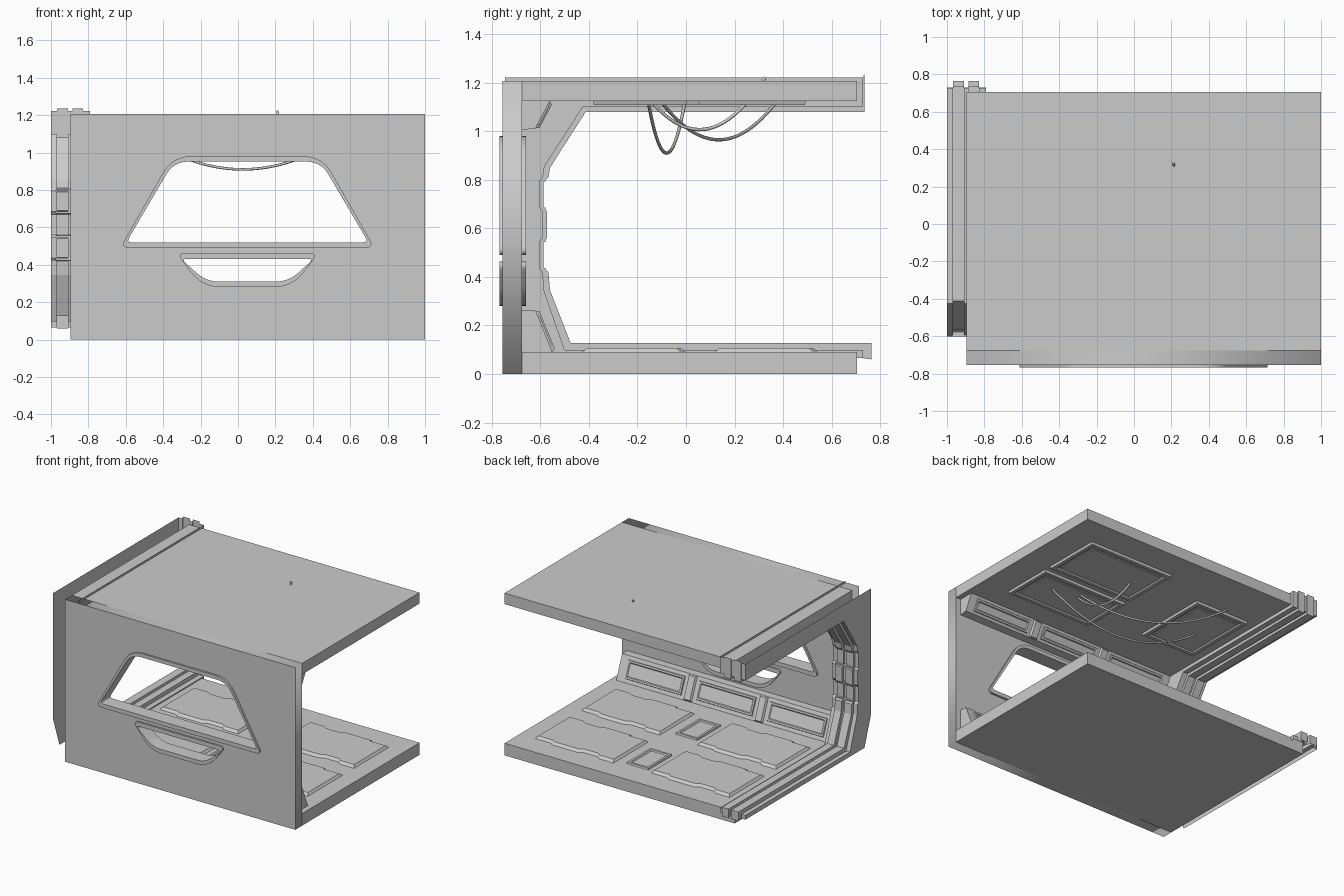
import bpy, bmesh, math
from mathutils import Vector, Matrix

if "Cube" in bpy.data.objects:
    bpy.data.objects.remove(bpy.data.objects["Cube"])


def finish(name, bm, matrix=None, fix=True):
    if matrix is not None:
        bm.transform(matrix)
    if fix:
        bmesh.ops.recalc_face_normals(bm, faces=bm.faces[:])
    me = bpy.data.meshes.new(name)
    bm.to_mesh(me)
    bm.free()
    ob = bpy.data.objects.new(name, me)
    bpy.context.collection.objects.link(ob)
    return ob


def loft(name, rings, matrix=None):
    """Closed solid through a series of matching 3D rings."""
    bm = bmesh.new()
    rows = [[bm.verts.new(p) for p in r] for r in rings]
    n = len(rows[0])
    for a, b in zip(rows, rows[1:]):
        for i in range(n):
            j = (i + 1) % n
            bm.faces.new((a[i], a[j], b[j], b[i]))
    bm.faces.new(rows[0][::-1])
    bm.faces.new(rows[-1])
    return finish(name, bm, matrix)


def box(name, x0, x1, y0, y1, z0, z1):
    rect = [(x0, y0), (x1, y0), (x1, y1), (x0, y1)]
    return loft(name, [[(x, y, z) for x, y in rect] for z in (z0, z1)])


def framed_panel(name, w, d, steps, matrix):
    """Rectangle stepped through (inset, height) pairs."""
    rings = []
    for s, h in steps:
        a, b = w / 2 - s, d / 2 - s
        rings.append([(-a, -b, h), (a, -b, h), (a, b, h), (-a, b, h)])
    return loft(name, rings, matrix)


def rounded(points, radius, seg=6):
    out = []
    n = len(points)
    for i in range(n):
        p = Vector(points[i])
        u = (Vector(points[i - 1]) - p).normalized()
        v = (Vector(points[(i + 1) % n]) - p).normalized()
        r = radius[i]
        a, b = p + u * r, p + v * r
        for k in range(seg + 1):
            t = k / seg
            out.append(a * (1 - t) ** 2 + p * 2 * t * (1 - t) + b * t * t)
    return out


def cutout_sheet(name, loops, y0, y1):
    """Upright slab in x/z; the inner loops become holes."""
    cu = bpy.data.curves.new(name, 'CURVE')
    cu.dimensions = '2D'
    cu.fill_mode = 'BOTH'
    cu.extrude = (y1 - y0) / 2
    for loop in loops:
        sp = cu.splines.new('POLY')
        sp.points.add(len(loop) - 1)
        for q, p in zip(sp.points, loop):
            q.co = (p[0], p[1], 0, 1)
        sp.use_cyclic_u = True
    ob = bpy.data.objects.new(name, cu)
    bpy.context.collection.objects.link(ob)
    ob.rotation_euler = (math.pi / 2, 0, 0)
    ob.location.y = (y0 + y1) / 2
    bpy.ops.object.select_all(action='DESELECT')
    ob.select_set(True)
    bpy.context.view_layer.objects.active = ob
    bpy.ops.object.convert(target='MESH')


# Shell: floor, ceiling, pierced front wall and window frames
box("floor", -.895, 1, -.675, .705, 0, .09)
box("ceiling", -.895, 1, -.675, .705, 1.125, 1.207)
big_out = rounded([(-.63, .49), (.73, .49), (.45, .98), (-.35, .98)], [.05, .05, .1, .1])
big_in = rounded([(-.597, .52), (.697, .52), (.443, .952), (-.343, .952)], [.03, .03, .08, .08])
low_out = rounded([(-.33, .463), (-.19, .28), (.29, .28), (.43, .463)][::1], [.05, .1, .1, .05])
low_in = rounded([(-.305, .432), (-.17, .31), (.27, .31), (.405, .432)], [.035, .07, .07, .035])
wall = [(-.895, 0), (1, 0), (1, 1.207), (-.895, 1.207)]
cutout_sheet("front_wall", [wall, big_in, low_in], -.755, -.675)
cutout_sheet("upper_window_frame", [big_out, big_in], -.768, -.66)
cutout_sheet("lower_window_frame", [low_out, low_in], -.768, -.66)

# Arch rib: open channel section swept along the left end (paths in y/z)
ridge = [(.735, 1.235), (.735, 1.08), (-.413, 1.08), (-.56, .85), (-.567, .81), (-.588, .79),
         (-.588, .69), (-.572, .67), (-.572, .56), (-.588, .54), (-.588, .44), (-.567, .42),
         (-.56, .345), (-.475, .127), (.765, .127), (.765, .06)]
base = [(.728, 1.222), (.728, 1.1), (-.425, 1.1), (-.583, .855), (-.59, .81), (-.602, .795),
        (-.602, .685), (-.59, .67), (-.59, .56), (-.602, .545), (-.602, .435), (-.59, .42),
        (-.585, .345), (-.5, .098), (.73, .098), (.73, .065)]
outer = [(.728, 1.222), (.728, 1.222), (-.745, 1.222)] + \
        [(-.745, p[1]) for p in base[3:12]] + \
        [(-.745, .28), (-.67, .065), (.73, .065), (.73, .065)]
section = [(-1, outer), (-1, base), (-.968, base), (-.968, ridge), (-.908, ridge), (-.908, base),
           (-.885, base), (-.885, ridge), (-.83, ridge), (-.83, base), (-.79, base), (-.79, outer)]
bm = bmesh.new()
cols = [[bm.verts.new((x, y, z)) for y, z in path] for x, path in section]
for a, b in zip(cols, cols[1:]):
    for i in range(len(a) - 1):
        bm.faces.new((a[i], b[i], b[i + 1], a[i + 1]))
bmesh.ops.remove_doubles(bm, verts=bm.verts[:], dist=.0005)
bmesh.ops.dissolve_degenerate(bm, edges=bm.edges[:], dist=.0005)
finish("arch_rib", bm)

# Cross bands clasping the rib on the wall
for z in (.8, .68, .55, .43):
    box("rib_band", -.972, -.826, -.602, -.578, z - .006, z + .006)


# Sloped wall panels, three per row, low and high
def wall_row(name, top, bottom, profile):
    y0, z0 = top
    y1, z1 = bottom
    yv = Vector((0, y1 - y0, z1 - z0))
    length = yv.length
    yv.normalize()
    xv = Vector((1, 0, 0))
    zv = xv.cross(yv)
    rot = Matrix((xv, yv, zv)).transposed().to_4x4()
    loft(name + "_backing", [[(x, y, z) for y, z in profile] for x in (-.79, .96)])
    mid = Vector((0, (y0 + y1) / 2, (z0 + z1) / 2))
    for cx in (.665, .08, -.505):
        m = Matrix.Translation(mid + xv * cx) @ rot
        framed_panel(name + "_panel", .47, length * .72,
                     [(0, -.003), (.004, .008), (.016, .008), (.022, .002)], m)
    for cx in (.3725, -.2125):
        m = Matrix.Translation(mid + xv * cx) @ rot
        framed_panel(name + "_divider", .07, length, [(0, -.003), (.01, .014)], m)


wall_row("lower_wall", (-.62, .262), (-.55, .09),
         [(-.68, .264), (-.62, .262), (-.55, .089), (-.68, .089)])
wall_row("upper_wall", (-.56, 1.126), (-.62, 1.012),
         [(-.68, 1.005), (-.62, 1.012), (-.56, 1.126), (-.68, 1.126)])

# Raised floor plates with stepped long edges
half = [(-.5, -.46), (-.3, -.46), (-.27, -.5), (.05, -.5), (.1, -.45), (.28, -.45), (.32, -.5), (.5, -.5)]
outline = half + [(-x, -y) for x, y in half]
for cx in (.545, -.41):
    for cy in (-.215, .33):
        loft("floor_plate", [[(cx + x * w, cy + y * d, z) for x, y in outline]
                             for w, d, z in ((.66, .43, .088), (.63, .385, .107))])

# Floor hatches between the plates
for cy in (-.215, .36):
    framed_panel("floor_hatch", .18, .28, [(0, -.002), (.004, .012), (.02, .012), (.026, .004)],
                 Matrix.Translation((.05, cy, .09)))

# Ceiling panels
for x0, x1, y0, y1 in ((.08, .785, .05, .495), (.08, .785, -.385, .005), (-.72, -.27, -.24, .34)):
    framed_panel("ceiling_panel", x1 - x0, y1 - y0,
                 [(0, .002), (.006, -.017), (.03, -.017), (.042, -.008), (.055, -.008), (.06, -.013)],
                 Matrix.Translation(((x0 + x1) / 2, (y0 + y1) / 2, 1.125)))


# Hanging cables
def cable(a, b, sag):
    cu = bpy.data.curves.new("hanging_cable", 'CURVE')
    cu.dimensions = '3D'
    cu.bevel_depth = .007
    cu.bevel_resolution = 2
    cu.use_fill_caps = True
    sp = cu.splines.new('POLY')
    n = 24
    sp.points.add(n)
    for i, q in enumerate(sp.points):
        t = i / n
        p = Vector(a).lerp(Vector(b), t)
        q.co = (p.x, p.y, p.z - sag * 4 * t * (1 - t), 1)
    sp.use_smooth = True
    bpy.context.collection.objects.link(bpy.data.objects.new("hanging_cable", cu))


cable((.6, -.155, 1.12), (-.55, -.005, 1.12), .21)
cable((.38, -.14, 1.12), (.21, .325, 1.222), .16)
cable((.4, -.1, 1.12), (-.5, .37, 1.12), .155)
